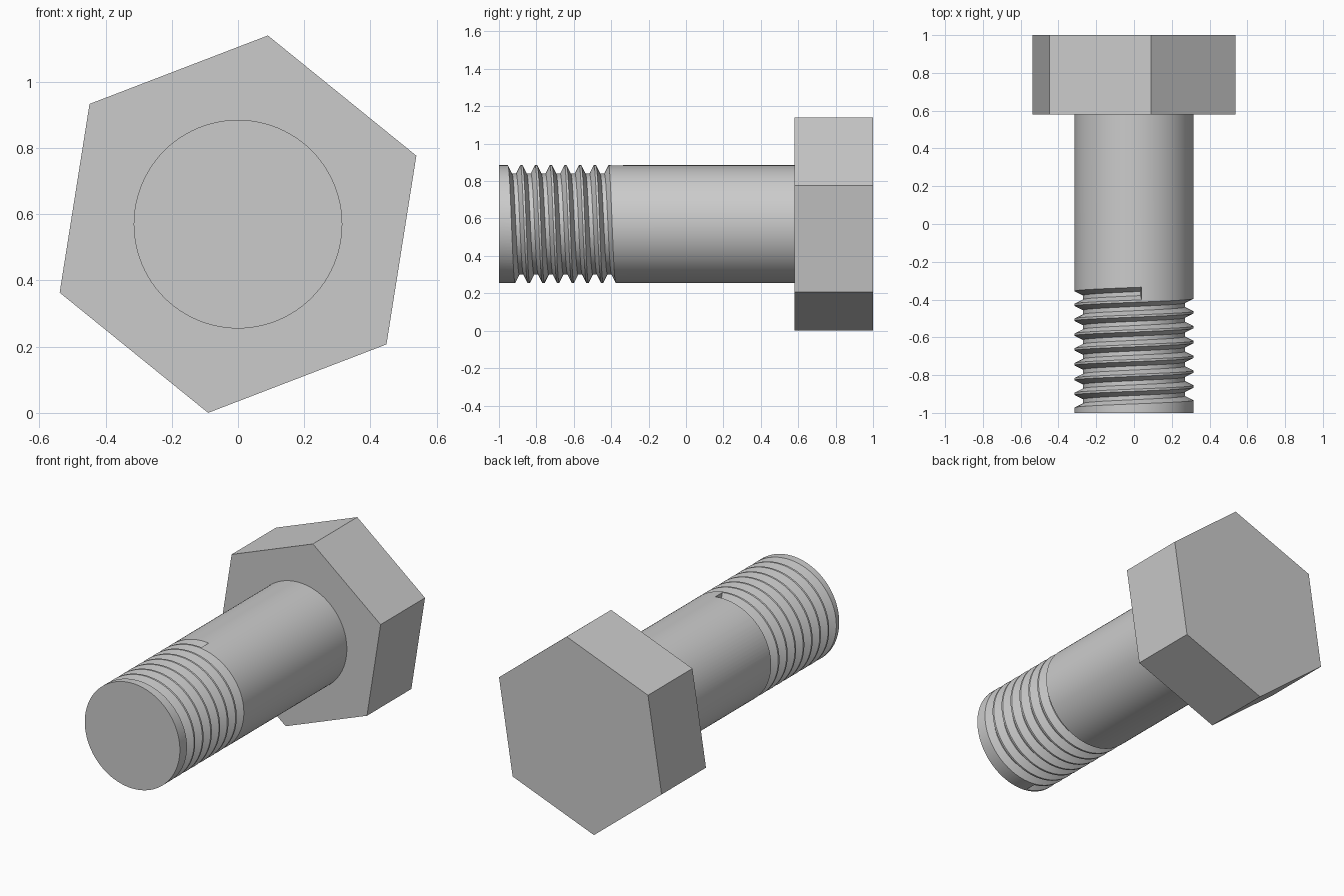
import bpy, bmesh
from math import pi, radians, cos, sin
from mathutils import Matrix

if "Cube" in bpy.data.objects:
    bpy.data.objects.remove(bpy.data.objects["Cube"], do_unlink=True)

AXIS_Z = 0.57          # height of the bolt's centre line
SHANK_R, ROOT_R, OVER_R = 0.315, 0.27, 0.32
PITCH, TURNS = 0.0785, 7.5
STEPS = 96             # sides of the shank and steps per thread turn

steel = bpy.data.materials.new("grey steel")
steel.use_nodes = True
steel.diffuse_color = (0.6, 0.6, 0.6, 1)
steel.node_tree.nodes["Principled BSDF"].inputs["Base Color"].default_value = (0.6, 0.6, 0.6, 1)


def make_object(name, bm):
    bmesh.ops.recalc_face_normals(bm, faces=bm.faces)
    mesh = bpy.data.meshes.new(name)
    bm.to_mesh(mesh)
    bm.free()
    mesh.materials.append(steel)
    obj = bpy.data.objects.new(name, mesh)
    bpy.context.collection.objects.link(obj)
    return obj


def prism(name, sides, radius, y0, y1, turn):
    """Prism along y with its first corner at the given angle in the xz plane."""
    bm = bmesh.new()
    ring = [bm.verts.new((radius * cos(turn + 2 * pi * i / sides), y0,
                          AXIS_Z + radius * sin(turn + 2 * pi * i / sides)))
            for i in range(sides)]
    cap = bm.faces.new(ring)
    side = bmesh.ops.extrude_face_region(bm, geom=[cap], use_keep_orig=True)
    moved = [g for g in side["geom"] if isinstance(g, bmesh.types.BMVert)]
    bmesh.ops.translate(bm, verts=moved, vec=(0, y1 - y0, 0))
    return make_object(name, bm)


# Hexagonal head and plain round shank
head = prism("hex_head", 6, 0.577, 0.58, 1.0, radians(81))
shank = prism("threaded_shank", STEPS, SHANK_R, -1.0, 0.6, 0)

# Helical cutter with a trapezoid section, running back from the inner end
bm = bmesh.new()
section = [(ROOT_R, -0.011), (ROOT_R, 0.011), (OVER_R, 0.036), (OVER_R, -0.036)]
rings = []
for i in range(int(STEPS * TURNS) + 1):
    a = radians(82.7) + 2 * pi * i / STEPS
    y = -0.368 - PITCH * i / STEPS
    rings.append([bm.verts.new((r * cos(a), y + dy, AXIS_Z + r * sin(a)))
                  for r, dy in section])
for p, q in zip(rings, rings[1:]):
    for k in range(4):
        n = (k + 1) % 4
        bm.faces.new((p[k], p[n], q[n], q[k]))
bm.faces.new(rings[0])
bm.faces.new(rings[-1])
cutter = make_object("thread_cutter", bm)
cutter.hide_render = True

# Cut the thread groove
cut = shank.modifiers.new("thread", 'BOOLEAN')
cut.operation = 'DIFFERENCE'
cut.solver = 'EXACT'
cut.object = cutter
bpy.ops.object.select_all(action='DESELECT')
bpy.context.view_layer.objects.active = shank
shank.select_set(True)
bpy.ops.object.modifier_apply(modifier=cut.name)
bpy.data.objects.remove(cutter, do_unlink=True)
bpy.ops.object.shade_smooth_by_angle(angle=radians(25))
